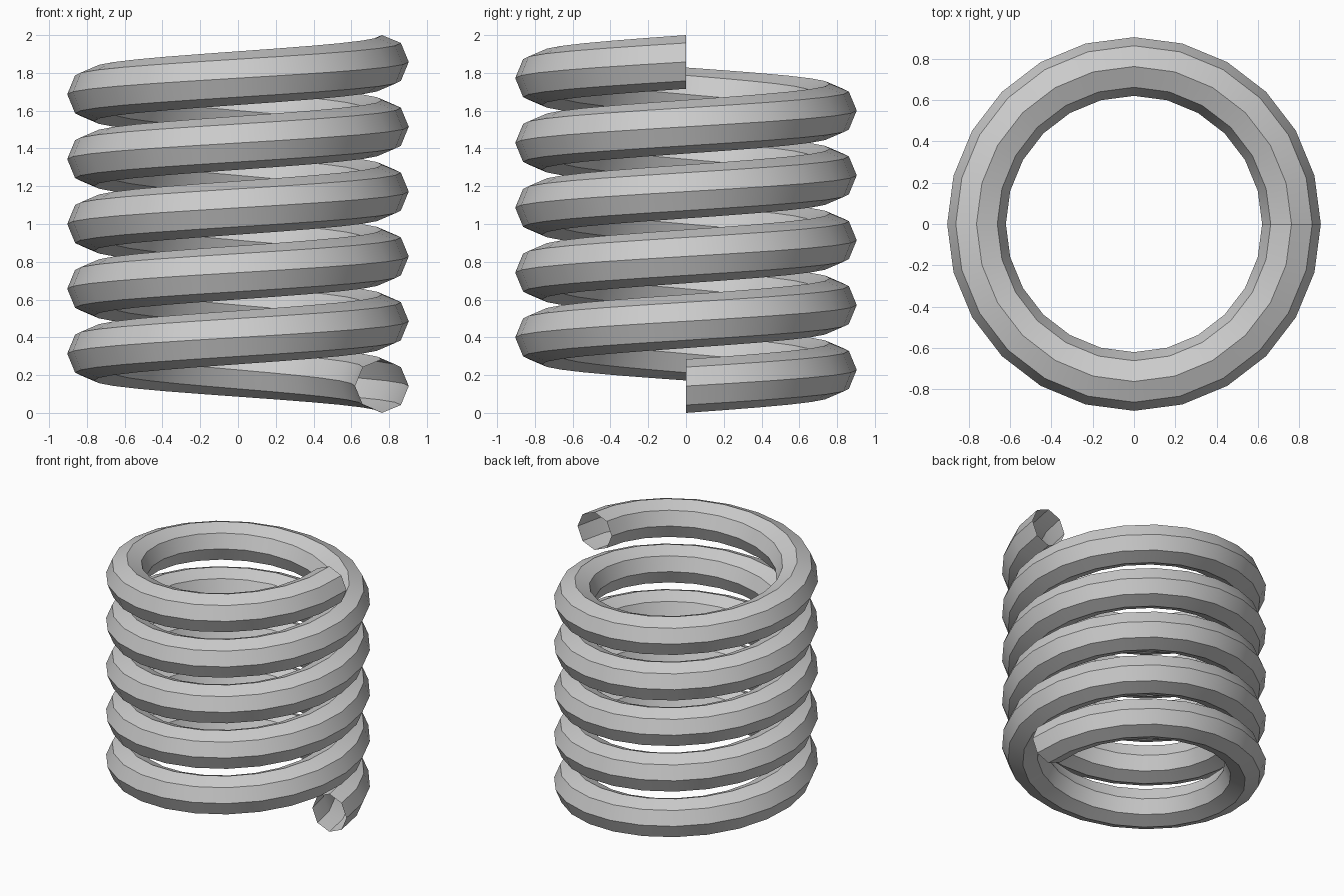
import bpy, bmesh
from math import sin, cos, pi

# Remove the default object
cube = bpy.data.objects.get("Cube")
if cube:
    bpy.data.objects.remove(cube, do_unlink=True)

TURNS, STEPS, SIDES = 5, 24, 8
COIL_R, WIRE_R = 0.762, 0.142
PITCH = (2 - 2 * WIRE_R) / TURNS

# Plain grey metal
metal = bpy.data.materials.new("grey_metal")
metal.use_nodes = True
colour = (0.6, 0.6, 0.6, 1)
metal.diffuse_color = colour
metal.node_tree.nodes["Principled BSDF"].inputs["Base Color"].default_value = colour

bm = bmesh.new()


def wire_ring(step):
    """One upright octagonal section of the wire, placed along the helix."""
    turn = 2 * pi * step / STEPS
    height = WIRE_R + PITCH * step / STEPS
    ring = []
    for k in range(SIDES):
        a = 2 * pi * k / SIDES
        r = COIL_R + WIRE_R * cos(a)
        ring.append(bm.verts.new((r * cos(turn), r * sin(turn), height + WIRE_R * sin(a))))
    return ring


# Open-ended wire: bridge each section to the next
rings = [wire_ring(i) for i in range(TURNS * STEPS + 1)]
for lower, upper in zip(rings, rings[1:]):
    for k in range(SIDES):
        n = (k + 1) % SIDES
        bm.faces.new((lower[k], upper[k], upper[n], lower[n]))
bmesh.ops.recalc_face_normals(bm, faces=bm.faces)

mesh = bpy.data.meshes.new("coil_spring")
bm.to_mesh(mesh)
bm.free()
mesh.materials.append(metal)
spring = bpy.data.objects.new("coil_spring", mesh)
bpy.context.collection.objects.link(spring)

# Smooth along the wire, crisp along its eight edges
bpy.context.view_layer.objects.active = spring
spring.select_set(True)
bpy.ops.object.shade_smooth_by_angle(angle=pi / 6)
